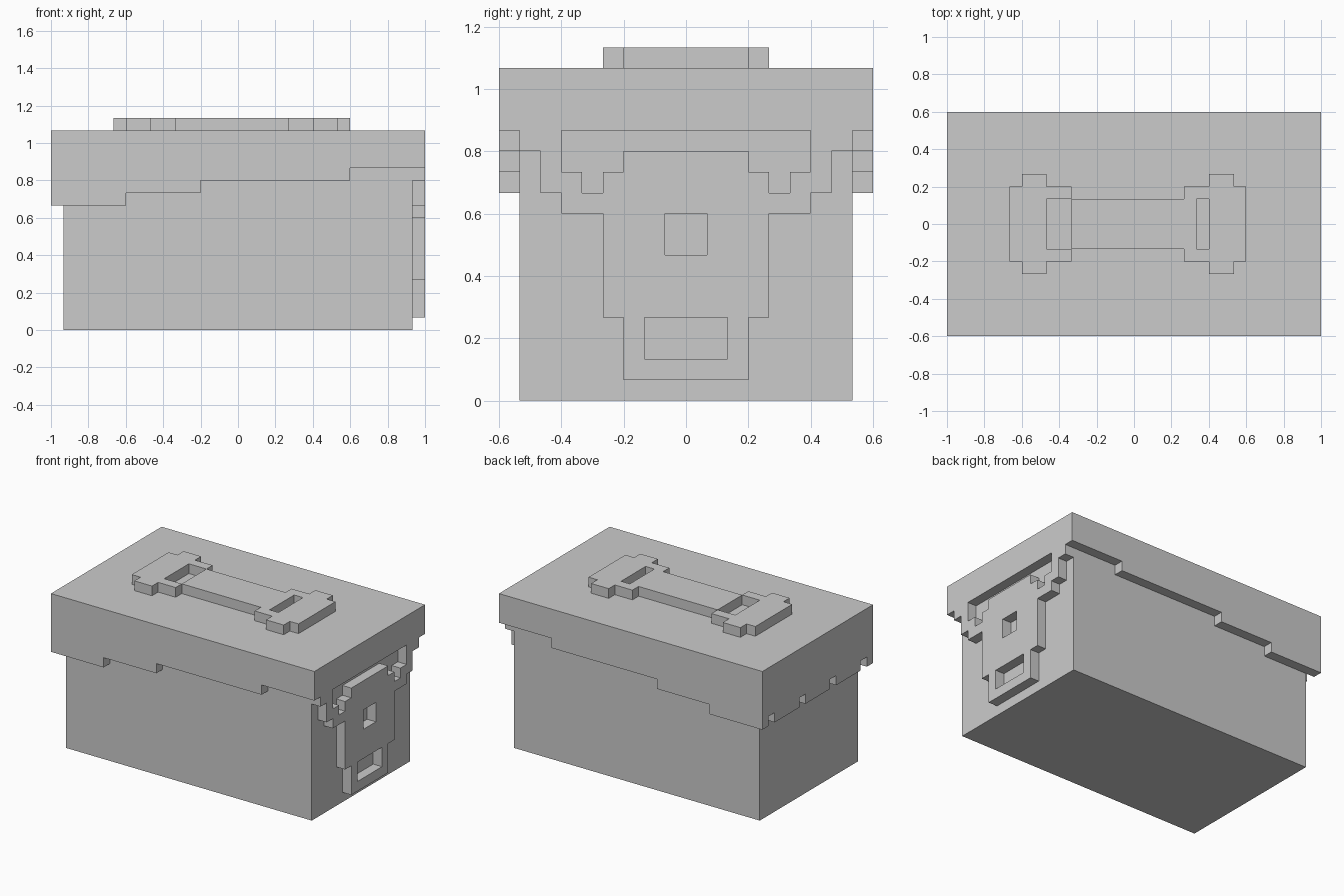
import bpy, bmesh
from mathutils import Matrix

if "Cube" in bpy.data.objects:
    bpy.data.objects.remove(bpy.data.objects["Cube"])

U = 1 / 15  # one block unit

# Local (a, b, depth) axes mapped to the world for each panel direction
AXES = {
    'front': Matrix(((1, 0, 0, 0), (0, 0, 1, 0), (0, 1, 0, 0), (0, 0, 0, 1))),
    'side': Matrix(((0, 0, 1, 0), (1, 0, 0, 0), (0, 1, 0, 0), (0, 0, 0, 1))),
    'top': Matrix.Identity(4),
}


def mirror_a(half):
    return half + [(-a, b) for a, b in reversed(half)]


def mirror_b(half):
    return half + [(a, -b) for a, b in reversed(half)]


def rect(a0, a1, b0, b1):
    return [(a0, b0), (a1, b0), (a1, b1), (a0, b1)]


def panel(name, loops, facing, centre, depth=1):
    """Extruded flat outline; loops after the first are holes. Block units."""
    cu = bpy.data.curves.new(name, 'CURVE')
    cu.dimensions, cu.fill_mode, cu.extrude = '2D', 'BOTH', depth * U / 2
    for loop in loops:
        s = cu.splines.new('POLY')
        s.points.add(len(loop) - 1)
        for p, (a, b) in zip(s.points, loop):
            p.co = (a * U, b * U, 0, 1)
        s.use_cyclic_u = True
    tmp = bpy.data.objects.new(name + "_outline", cu)
    bpy.context.collection.objects.link(tmp)
    dg = bpy.context.evaluated_depsgraph_get()
    me = bpy.data.meshes.new_from_object(tmp.evaluated_get(dg))
    bpy.data.objects.remove(tmp)
    bm = bmesh.new()
    bm.from_mesh(me)
    bm.transform(Matrix.Translation((0, 0, centre * U)))
    bm.transform(AXES[facing])
    bmesh.ops.remove_doubles(bm, verts=bm.verts, dist=1e-4)
    bmesh.ops.recalc_face_normals(bm, faces=bm.faces)
    for f in bm.faces:
        f.smooth = False
    bm.to_mesh(me)
    bm.free()
    me.name = name
    ob = bpy.data.objects.new(name, me)
    bpy.context.collection.objects.link(ob)
    return ob


# Box body and lid top
panel("box_body", [rect(-14, 14, -8, 8)], 'top', 7.5, 15)
panel("lid_top", [rect(-15, 15, -9, 9)], 'top', 15.5)

# Long lid walls with a stepped lower edge
steps = [(-15, 10), (-9, 10), (-9, 11), (-3, 11), (-3, 12), (9, 12), (9, 13),
         (15, 13), (15, 15), (-15, 15)]
panel("lid_front_wall", [steps], 'front', -8.5)
panel("lid_back_wall", [steps], 'front', 8.5)

# Notched lid wall on the left end
notched = mirror_a([(2, 10), (2, 11), (3, 11), (3, 10), (7, 10), (7, 11),
                    (8, 11), (8, 15)])
panel("lid_left_wall", [notched], 'side', -14.5)

# Ornamental plate hanging down the right end, with three cut-outs
plate = mirror_a([(3, 1), (3, 4), (4, 4), (4, 9), (6, 9), (6, 10), (7, 10),
                  (7, 12), (8, 12), (8, 15)])
upper_slot = mirror_a([(3, 12), (3, 11), (4, 11), (4, 10), (5, 10), (5, 11),
                       (6, 11), (6, 13)])
panel("lid_right_plate", [plate, upper_slot, rect(-1, 1, 7, 9),
                          rect(-2, 2, 2, 4)], 'side', 14.5)

# Raised ornament on the lid: open left end, shaft and right end
left_end = mirror_b([(-7, 2), (-5, 2), (-5, 3), (-7, 3), (-7, 4), (-9, 4),
                     (-9, 3), (-10, 3)])
panel("top_ornament_left_end", [left_end], 'top', 16.5)
shaft = mirror_b([(9, 3), (8, 3), (8, 4), (6, 4), (6, 3), (4, 3), (4, 2),
                  (-5, 2)])
panel("top_ornament_shaft", [shaft, rect(5, 6, -2, 2)], 'top', 16.5)
